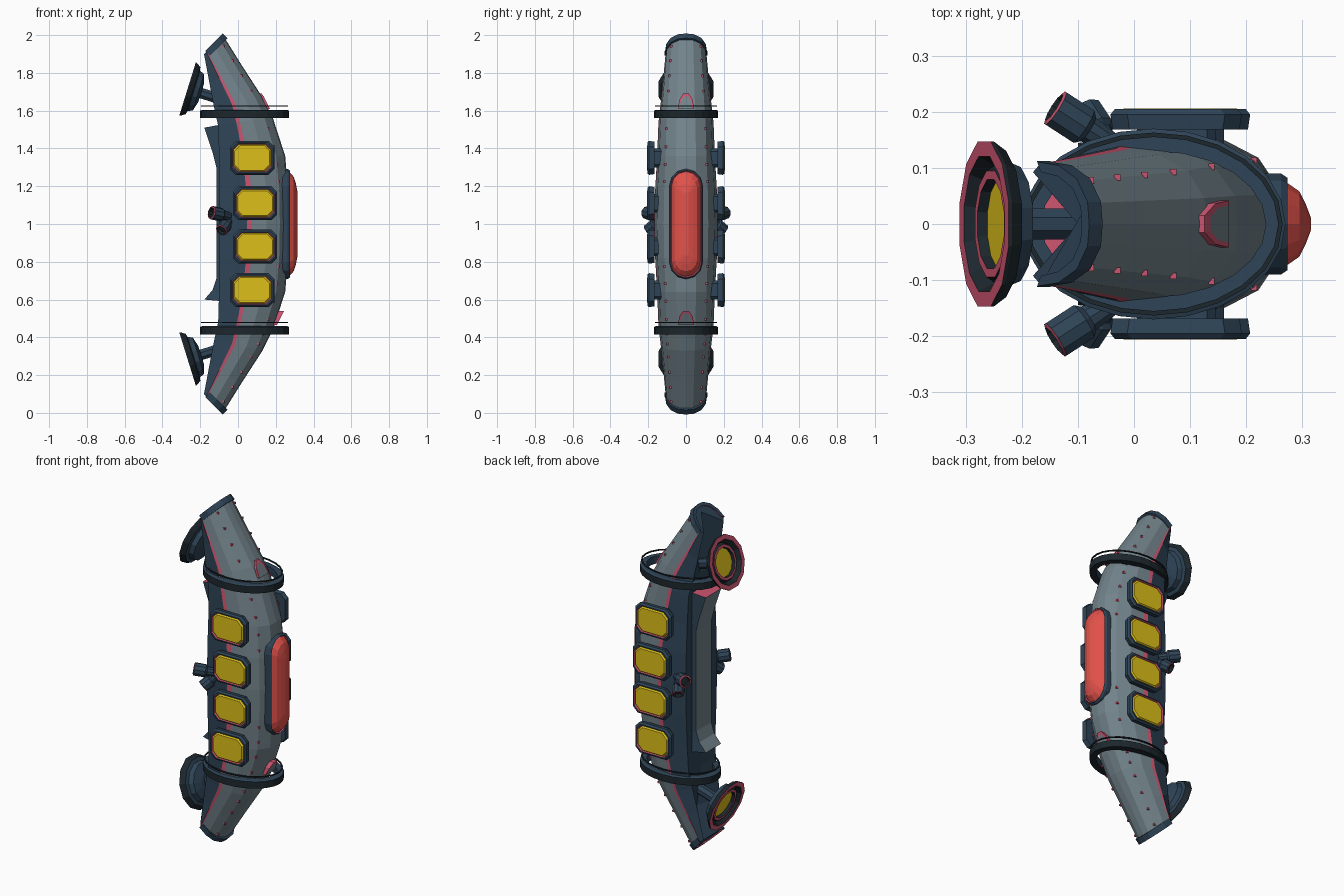
import bpy, bmesh, math
from mathutils import Vector, Matrix

if "Cube" in bpy.data.objects:
    bpy.data.objects.remove(bpy.data.objects["Cube"])

COL = {"grey": (.17, .23, .26), "navy": (.028, .058, .095), "dark": (.012, .02, .026),
       "pink": (.60, .09, .16), "yellow": (.72, .52, .01), "red": (.78, .085, .07)}
KEYS = list(COL)
MATS = []
for k in KEYS:
    m = bpy.data.materials.new(k)
    m.diffuse_color = (*COL[k], 1)
    m.use_nodes = True
    m.node_tree.nodes["Principled BSDF"].inputs["Base Color"].default_value = m.diffuse_color
    MATS.append(m)


def finish(bm, name):
    bmesh.ops.recalc_face_normals(bm, faces=bm.faces)
    me = bpy.data.meshes.new(name)
    bm.to_mesh(me)
    bm.free()
    for m in MATS:
        me.materials.append(m)
    ob = bpy.data.objects.new(name, me)
    bpy.context.collection.objects.link(ob)
    return ob


def loft(name, rings, mat, caps=("navy", "navy"), closed=False):
    """Skin rings of points; mat(band, segment) gives the colour."""
    bm = bmesh.new()
    vs = [[bm.verts.new(p) for p in r] for r in rings]
    n, nr = len(vs[0]), len(vs)
    for i in range(nr if closed else nr - 1):
        for j in range(n):
            a, b = vs[i], vs[(i + 1) % nr]
            f = bm.faces.new((a[j], a[(j + 1) % n], b[(j + 1) % n], b[j]))
            f.material_index = KEYS.index(mat(i, j))
    if not closed:
        for r, c in ((vs[0], caps[0]), (vs[-1], caps[1])):
            if c:
                bm.faces.new(r).material_index = KEYS.index(c)
    return finish(bm, name)


def circle(r, h, n):
    return [Vector((r * math.cos(2 * math.pi * (i + .5) / n),
                    r * math.sin(2 * math.pi * (i + .5) / n), h)) for i in range(n)]


def lathe(name, prof, cols, n, pos, axis):
    """Turned part: profile of (radius, height) pointed along axis."""
    M = Matrix.Translation(pos) @ Vector(axis).to_track_quat('Z', 'Y').to_matrix().to_4x4()
    rings = [[M @ p for p in circle(r, h, n)] for r, h in prof]
    return loft(name, rings, lambda i, j: cols[i], (cols[0], cols[-1]))


# Hull stations: outer x,z | edge x,z | inner lip x,z | valley x,z | half width
half = [(-.08, 2.0, -.165, 1.915, -.18, 1.90, -.10, 1.965, .105),
        (.02, 1.84, -.09, 1.78, -.15, 1.74, -.07, 1.76, .118),
        (.13, 1.67, -.015, 1.64, -.125, 1.61, -.09, 1.61, .132),
        (.185, 1.56, .01, 1.54, -.105, 1.52, -.095, 1.52, .143),
        (.25, 1.36, .05, 1.36, -.10, 1.35, -.09, 1.35, .15),
        (.265, 1.18, .07, 1.18, -.10, 1.18, -.09, 1.18, .16)]
flip = [tuple(2 - v if k in (1, 3, 5, 7) else v for k, v in enumerate(s)) for s in half]
stations = half + [(.268, 1, .075, 1, -.10, 1, -.09, 1, .164)] + flip[::-1]
ARC = [(1, 0), (.97, .35), (.76, .72), (.4, .94), (0, 1)]


def section(s):
    o, e, i, v = (Vector((s[k], 0, s[k + 1])) for k in (0, 2, 4, 6))
    w = s[8]
    Y = Vector((0, 1, 0))
    h = [e.lerp(o, f) + Y * (w * y) for f, y in ARC]
    h += [e.lerp(i, .16) + Y * w * 1.02, i + Y * w * .88, v]
    return h + [Vector((p.x, -p.y, p.z)) for p in h[-2:0:-1]]


secs = [section(s) for s in stations]
loft("hull", secs, lambda i, j: ["grey"] * 4 + ["pink", "navy", "navy", "navy", "navy", "pink"] + ["grey"] * 4
     and (["grey"] * 4 + ["pink"] + ["navy"] * 4 + ["pink"] + ["grey"] * 4)[j])

# Rims round the two cut tips
for nm, s in (("upper_tip_rim", secs[0]), ("lower_tip_rim", secs[-1])):
    path = s[9:] + s[:6]
    c = sum(s, Vector()) / len(s)
    ax = Vector((.02, 0, -.02 if s is secs[0] else .02))
    rings = []
    for p in path:
        d = (p - c).normalized()
        rings.append([p - d * .014 - ax * .2, p + d * .006 - ax * .2, p + d * .006 + ax, p - d * .014 + ax])
    loft(nm, rings, lambda i, j: "pink" if j == 3 else "navy")

# Rivets on the shell
bm = bmesh.new()
for k in range(len(secs) - 1):
    if k in (5, 6):
        continue
    for j in (2, 12):
        for t in ((.25, .75) if k != 2 else (.9,)):
            p = secs[k][j].lerp(secs[k + 1][j], t)
            bmesh.ops.create_cube(bm, size=.011, matrix=Matrix.Translation(p))
for f in bm.faces:
    f.material_index = KEYS.index("pink")
finish(bm, "rivets")


# Oval collars with a thin wire hoop above each
def oval(rx, ry, z, n=24):
    return [(.035 + rx * math.cos(2 * math.pi * i / n), ry * math.sin(2 * math.pi * i / n), z) for i in range(n)]


for nm, z in (("upper", 1.58), ("lower", .435)):
    loft(nm + "_collar", [oval(.20, .13, z - .02), oval(.235, .17, z - .02), oval(.235, .17, z + .02),
                          oval(.225, .16, z + .024), oval(.20, .13, z + .024)],
         lambda i, j: "dark" if i < 2 else "navy", closed=True)
    loft(nm + "_hoop", [oval(.222, .155, z + .041), oval(.23, .163, z + .041),
                        oval(.23, .163, z + .047), oval(.222, .155, z + .047)], lambda i, j: "dark", closed=True)


# Raised layered plates
def octagon(a, b, c):
    return [(a, b - c), (a - c, b), (-a + c, b), (-a, b - c), (-a, -b + c), (-a + c, -b), (a - c, -b), (a, -b + c)]


def stadium(a, b, n=6):
    up = [(a * math.cos(math.pi * i / n), b - a + a * math.sin(math.pi * i / n)) for i in range(n + 1)]
    return up + [(-u, -v) for u, v in up]


panel = [(.168, .004), (.195, 0), (.205, .008), (.205, .014), (.198, .018), (.206, .024)]
pcols = ["navy", "navy", "navy", "pink", "yellow"]
for side, sn in ((1, "left"), (-1, "right")):
    for i, (x, z) in enumerate(((.075, 1.35), (.09, 1.11), (.09, .88), (.075, .65))):
        rings = [[(x + u, side * y, z + v) for u, v in octagon(.117 - q, .09 - q, .03)] for y, q in panel]
        loft(f"{sn}_panel_{i + 1}", rings, lambda i, j: pcols[i], ("navy", "yellow"))
        rings = [[(x + u, side * y, z + v) for u, v in octagon(.07, .05, .015)] for y in (.12, .17)]
        loft(f"{sn}_panel_mount_{i + 1}", rings, lambda i, j: "navy")

# Outer bumper in its frame
bump = [(.20, .09, .292), (.262, .09, .292), (.274, .082, .284), (.268, .076, .278), (.275, .072, .272),
        (.295, .058, .25), (.306, .036, .215), (.315, .012, .17)]
bcols = ["navy", "navy", "pink", "red", "red", "red", "red"]
loft("bumper", [[(x, u, 1 + v) for u, v in stadium(a, b)] for x, a, b in bump],
     lambda i, j: bcols[i], ("navy", "red"))

# Arched hatches beside the collars
for nm, s, z0, z1 in (("upper", 0, 1.61, 1.69), ("lower", 1, .465, .54)):
    def xs(z):
        q = abs(z - 1) + 1
        return .13 + (1.67 - q) * .5 if q < 1.67 else .13 - (q - 1.67) * .65
    out = [(-.042, 0), (-.036, .6), (-.015, 1), (.015, 1), (.036, .6), (.042, 0)]
    rings = []
    for d, k in ((-.03, 1), (.009, 1), (.009, .8)):
        rings.append([(xs(z0 + (z1 - z0) * v * k) + d, y * k, z0 + (z1 - z0) * v * k) for y, v in out])
    loft(nm + "_hatch", rings, lambda i, j: "pink", ("navy", "grey"))

# Flared spine plate on the inner side
spine = [(-.178, 1.51), (-.135, 1.38), (-.115, 1.3), (-.115, .71), (-.135, .65), (-.178, .60)]
rings = [[(x, -.07, z), (x, .07, z), (-.07, .095, z + (.02 if z > 1 else -.01)),
          (-.07, -.095, z + (.02 if z > 1 else -.01))] for x, z in spine]
loft("spine_plate", rings, lambda i, j: "grey" if j == 0 else "navy", ("pink", "pink"))

# Dishes and side thrusters
dish = [(.05, -.075), (.105, -.06), (.115, -.035), (.135, -.03), (.152, -.006), (.152, 0), (.125, 0),
        (.108, -.028), (.098, -.012), (.082, -.012), (.08, -.03), (.02, -.03)]
dcols = ["navy", "navy", "navy", "dark", "dark", "pink", "dark", "dark", "pink", "dark", "yellow"]
for nm, s in (("upper", 1), ("lower", -1)):
    ax = Vector((-.955, 0, .297 * s))
    pos = Vector((-.267, 0, 1 + .715 * s))
    lathe(nm + "_dish", dish, dcols, 12, pos, ax)
    lathe(nm + "_dish_strut", [(.03, -.19), (.03, -.07)], ["navy"], 8, pos, ax)

noz = [(.022, 0), (.026, .045), (.036, .055), (.036, .115), (.028, .118), (.024, .095)]
ncols = ["navy", "navy", "navy", "pink", "dark"]
for side, sn in ((1, "left"), (-1, "right")):
    lathe(sn + "_thruster_back", noz, ncols, 10, (-.045, .145 * side, 1.04), (-.085, .055 * side, .018))
    lathe(sn + "_thruster_low", [(r * .95, h * .8) for r, h in noz], ncols, 10,
          (-.045, .135 * side, 1.02), (-.04, .06 * side, -.05))
